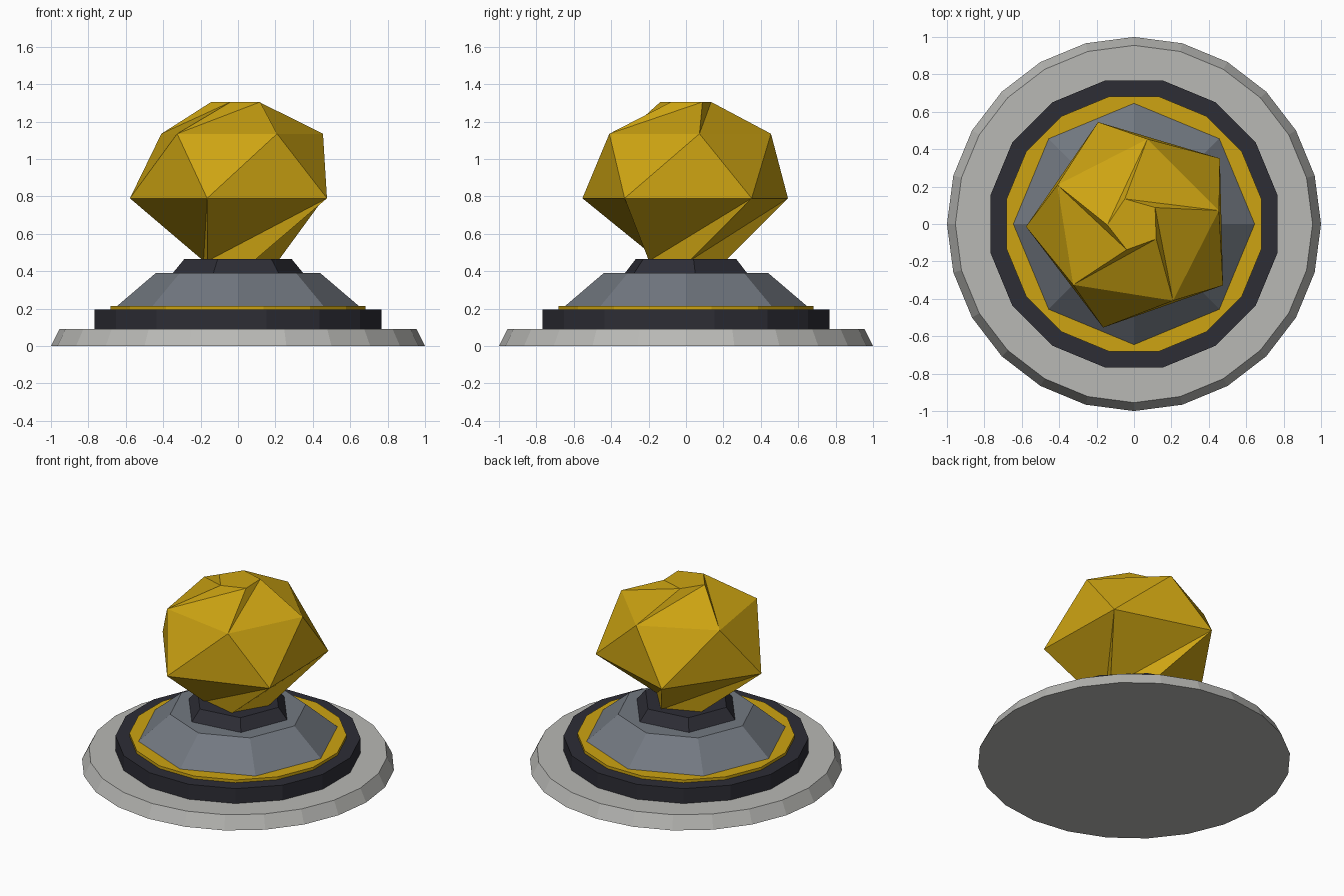
import bpy
from math import cos, sin, radians, tau

if "Cube" in bpy.data.objects:
    bpy.data.objects.remove(bpy.data.objects["Cube"])


def material(name, rgb):
    mat = bpy.data.materials.new(name)
    mat.use_nodes = True
    mat.diffuse_color = (*rgb, 1)
    mat.node_tree.nodes["Principled BSDF"].inputs["Base Color"].default_value = (*rgb, 1)
    return mat


def ring(sides, radius, z, phase):
    start = radians(phase)
    return [(radius * cos(start + tau * i / sides),
             radius * sin(start + tau * i / sides), z) for i in range(sides)]


def build(name, verts, faces, mat):
    mesh = bpy.data.meshes.new(name)
    mesh.from_pydata(verts, [], faces)
    mesh.materials.append(mat)
    obj = bpy.data.objects.new(name, mesh)
    bpy.context.collection.objects.link(obj)
    return obj


def tier(name, mat, sides, phase, r_low, z_low, r_high, z_high):
    """Closed flat-sided disc with a straight or tapered wall."""
    n = sides
    verts = ring(n, r_low, z_low, phase) + ring(n, r_high, z_high, phase)
    faces = [(i, (i + 1) % n, n + (i + 1) % n, n + i) for i in range(n)]
    faces += [tuple(reversed(range(n))), tuple(range(n, 2 * n))]
    return build(name, verts, faces, mat)


gold = material("gold", (0.61, 0.37, 0.006))
stone = material("pale grey", (0.48, 0.48, 0.46))
slate = material("slate grey", (0.17, 0.19, 0.22))
dark = material("dark navy", (0.026, 0.026, 0.036))

# Stepped pedestal
tier("base_plate", stone, 24, 0, 1.0, 0.0, 0.955, 0.09)
tier("dark_step", dark, 16, 11.25, 0.783, 0.09, 0.783, 0.195)
tier("gold_trim", gold, 16, 11.25, 0.694, 0.195, 0.694, 0.215)
tier("slate_cone", slate, 8, 0, 0.645, 0.215, 0.44, 0.39)
tier("dark_collar", dark, 6, 8, 0.352, 0.39, 0.29, 0.465)

# Faceted nugget: four twisted five-sided rings
N = 5
foot = ring(N, 0.215, 0.455, 5)
belt = ring(N, 0.578, 0.79, 37.4)
shoulder = ring(N, 0.46, 1.135, 9)
crown = ring(N, 0.143, 1.305, 38)
faces = [tuple(reversed(range(N))), tuple(range(3 * N, 4 * N))]
for i in range(N):
    j, h = (i + 1) % N, (i - 1) % N
    f, b, s, c = 0, N, 2 * N, 3 * N
    faces += [(b + i, f + h, f + i), (b + i, f + i, b + j),
              (b + i, s + j, s + i), (b + i, b + j, s + j),
              (s + i, c + j, c + i), (s + i, s + j, c + j)]
build("gold_nugget", foot + belt + shoulder + crown, faces, gold)
